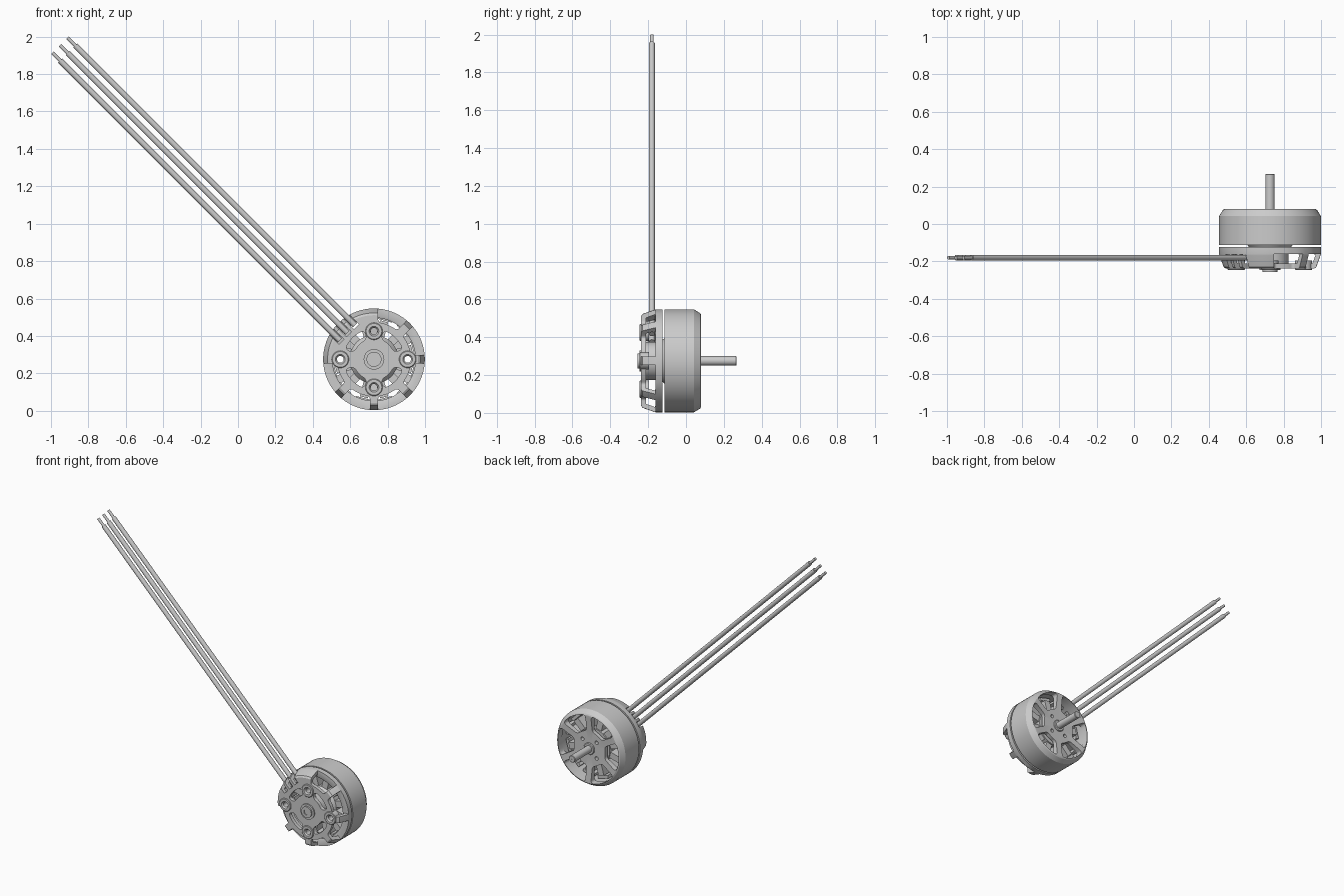
import bpy, bmesh
from math import sin, cos, pi, asin, radians
from mathutils import Vector, Matrix

if "Cube" in bpy.data.objects:
    bpy.data.objects.remove(bpy.data.objects["Cube"])

CX, CZ = 0.727, 0.275          # motor axis runs along y through this point


def at(r, a, y):
    return Vector((CX + r * cos(a), y, CZ + r * sin(a)))


def finish(name, bm):
    bmesh.ops.recalc_face_normals(bm, faces=bm.faces)
    me = bpy.data.meshes.new(name)
    bm.to_mesh(me)
    bm.free()
    ob = bpy.data.objects.new(name, me)
    bpy.context.collection.objects.link(ob)
    return ob


def smooth(ob):
    bpy.ops.object.select_all(action='DESELECT')
    ob.select_set(True)
    bpy.context.view_layer.objects.active = ob
    bpy.ops.object.shade_smooth_by_angle(angle=radians(28))


def lathe_into(bm, prof, centre=None, n=72):
    """Closed (r, y) profile revolved about the y axis."""
    c = centre or Vector((CX, 0, CZ))
    rings = [[bm.verts.new(c + Vector((r * cos(2 * pi * i / n), y, r * sin(2 * pi * i / n))))
              for r, y in prof] for i in range(n)]
    m = len(prof)
    for i in range(n):
        a, b = rings[i], rings[(i + 1) % n]
        for j in range(m):
            k = (j + 1) % m
            bm.faces.new((a[j], a[k], b[k], b[j]))


def lathe(name, prof, centre=None, n=72):
    bm = bmesh.new()
    lathe_into(bm, prof, centre, n)
    return finish(name, bm)


def rod_into(bm, p, q, r, n=20):
    d = q - p
    m = Matrix.Translation((p + q) / 2) @ d.to_track_quat('Z', 'Y').to_matrix().to_4x4()
    bmesh.ops.create_cone(bm, cap_ends=True, segments=n, radius1=r, radius2=r, depth=d.length, matrix=m)


def rod(name, p, q, r, n=20):
    bm = bmesh.new()
    rod_into(bm, p, q, r, n)
    return finish(name, bm)


def prism(name, pts, y0, y1):
    bm = bmesh.new()
    f = bm.faces.new([bm.verts.new((p.x, y0, p.z)) for p in pts])
    ext = bmesh.ops.extrude_face_region(bm, geom=[f])['geom']
    bmesh.ops.translate(bm, vec=(0, y1 - y0, 0), verts=[v for v in ext if isinstance(v, bmesh.types.BMVert)])
    return finish(name, bm)


def window(r0, r1, mid, half, spoke, c, y0, y1):
    """Rounded sector cutter leaving parallel-sided spokes of the given width."""
    pts = []

    def lim(r):
        return half - asin(min(0.9, spoke / 2 / r))
    for s, r_in, start in ((1, r1 - c, 0), (-1, r1 - c, 1), (-1, r0 + c, 2), (1, r0 + c, 3)):
        out = 1 if r_in > (r0 + r1) / 2 else -1
        steps = range(5)
        corner = []
        for k in steps:
            t = k / 4 * pi / 2
            r = r_in + out * c * sin(t)
            corner.append(at(r, mid + s * (lim(r) - c * (1 - cos(t)) / r), 0))
        if start in (1, 3):
            corner.reverse()
        pts += corner
        if start in (0, 2):      # arc between the two corners
            rr = r1 if start == 0 else r0
            e = lim(rr) - c / rr
            pts += [at(rr, mid + s * e * (1 - 2 * k / 10), 0) for k in range(1, 10)]
    return prism('cutter', pts, y0, y1)


def cut(ob, cutters):
    bpy.context.view_layer.objects.active = ob
    for c in cutters:
        m = ob.modifiers.new('cut', 'BOOLEAN')
        m.operation, m.solver, m.object = 'DIFFERENCE', 'EXACT', c
        bpy.ops.object.modifier_apply(modifier=m.name)
        bpy.data.objects.remove(c)


# rotor bell with six spokes and four small hub holes
bell = lathe('rotor_bell', [(0.272, -0.113), (0.272, 0.042), (0.266, 0.052), (0.252, 0.075), (0.243, 0.08),
                            (0.225, 0.08), (0.13, 0.066), (0.06, 0.066), (0.02, 0.066), (0.02, 0.035),
                            (0.215, 0.04), (0.248, 0.03), (0.248, -0.113)])
cutters = [window(0.125, 0.243, radians(60 * i), radians(30), 0.045, 0.02, -0.0, 0.2) for i in range(6)]
for i in range(4):
    p = at(0.08, radians(45 + 90 * i), 0)
    cutters.append(rod('cutter', p, p + Vector((0, 0.2, 0)), 0.013, 14))
cut(bell, cutters)
smooth(bell)

# shaft, collar and retaining clip
shaft = lathe('shaft', [(0.001, -0.25), (0.023, -0.25), (0.025, -0.247), (0.025, 0.264), (0.022, 0.268), (0.001, 0.268)], n=32)
smooth(shaft)
smooth(lathe('bell_collar', [(0.02, 0.04), (0.042, 0.04), (0.042, 0.07), (0.038, 0.075), (0.02, 0.075)], n=40))
smooth(lathe('retaining_clip', [(0.02, -0.257), (0.04, -0.257), (0.04, -0.247), (0.055, -0.247), (0.055, -0.235), (0.02, -0.235)], n=40))

# stator core with twelve wound teeth
bm = bmesh.new()
lathe_into(bm, [(0.075, -0.14), (0.1, -0.14), (0.13, -0.1), (0.13, 0.02), (0.075, 0.02)])
for i in range(12):
    a = radians(30 * i + 15)
    for r, sx, sy, sz in ((0.165, 0.09, 0.11, 0.045), (0.225, 0.022, 0.08, 0.085)):
        m = Matrix.Translation(at(r, a, -0.045)) @ Matrix.Rotation(-a, 4, 'Y') @ Matrix.Diagonal((sx, sy, sz, 1))
        bmesh.ops.create_cube(bm, size=1, matrix=m)
smooth(finish('stator', bm))

# mounting base: front plate, sloping skirt and rim ring, closed only around the wire exit
base = lathe('mounting_base', [(0.035, -0.238), (0.236, -0.238), (0.248, -0.23), (0.27, -0.168), (0.272, -0.16),
                               (0.272, -0.124), (0.222, -0.124), (0.222, -0.155), (0.245, -0.165), (0.228, -0.212),
                               (0.1, -0.212), (0.1, -0.12), (0.035, -0.12)])
cutters = [window(0.198, 0.33, radians(22.5 + 45 * i), radians(22.5), 0.045, 0.014, -0.3, -0.16)
           for i in (0, 1, 4, 5, 6, 7)]
cutters += [window(0.112, 0.162, radians(45 + 90 * i), radians(30), 0.02, 0.02, -0.3, -0.18) for i in range(4)]
out = Vector((-1, 0, 1)).normalized()
side = Vector((1, 0, 1)).normalized()
mid = Vector((CX, 0, CZ))
for s in (-1, 0, 1):
    o = mid + side * 0.057 * s
    pts = [o + out * t + side * w for t, w in ((0.19, -0.019), (0.4, -0.019), (0.4, 0.019), (0.19, 0.019))]
    cutters.append(prism('cutter', pts, -0.3, -0.163))
bosses = [at(r, radians(90 * i), 0) for i, r in enumerate((0.18, 0.15, 0.18, 0.15))]
for p in bosses:
    cutters.append(rod('cutter', p + Vector((0, -0.3, 0)), p + Vector((0, -0.17, 0)), 0.03))
cut(base, cutters)
smooth(base)

# screw bosses
bm = bmesh.new()
for p in bosses:
    lathe_into(bm, [(0.018, -0.236), (0.026, -0.246), (0.042, -0.246), (0.046, -0.242), (0.046, -0.195), (0.018, -0.195)], p, 32)
smooth(finish('screw_bosses', bm))

# three lead wires with stripped tips
for s, label in ((-1, 'lower'), (0, 'middle'), (1, 'upper')):
    o = mid + side * 0.057 * s + Vector((0, -0.18, 0))
    smooth(rod(label + '_wire', o + out * 0.2, o + out * 2.315, 0.0155))
    smooth(rod(label + '_wire_tip', o + out * 2.3, o + out * 2.375, 0.0095, 14))
